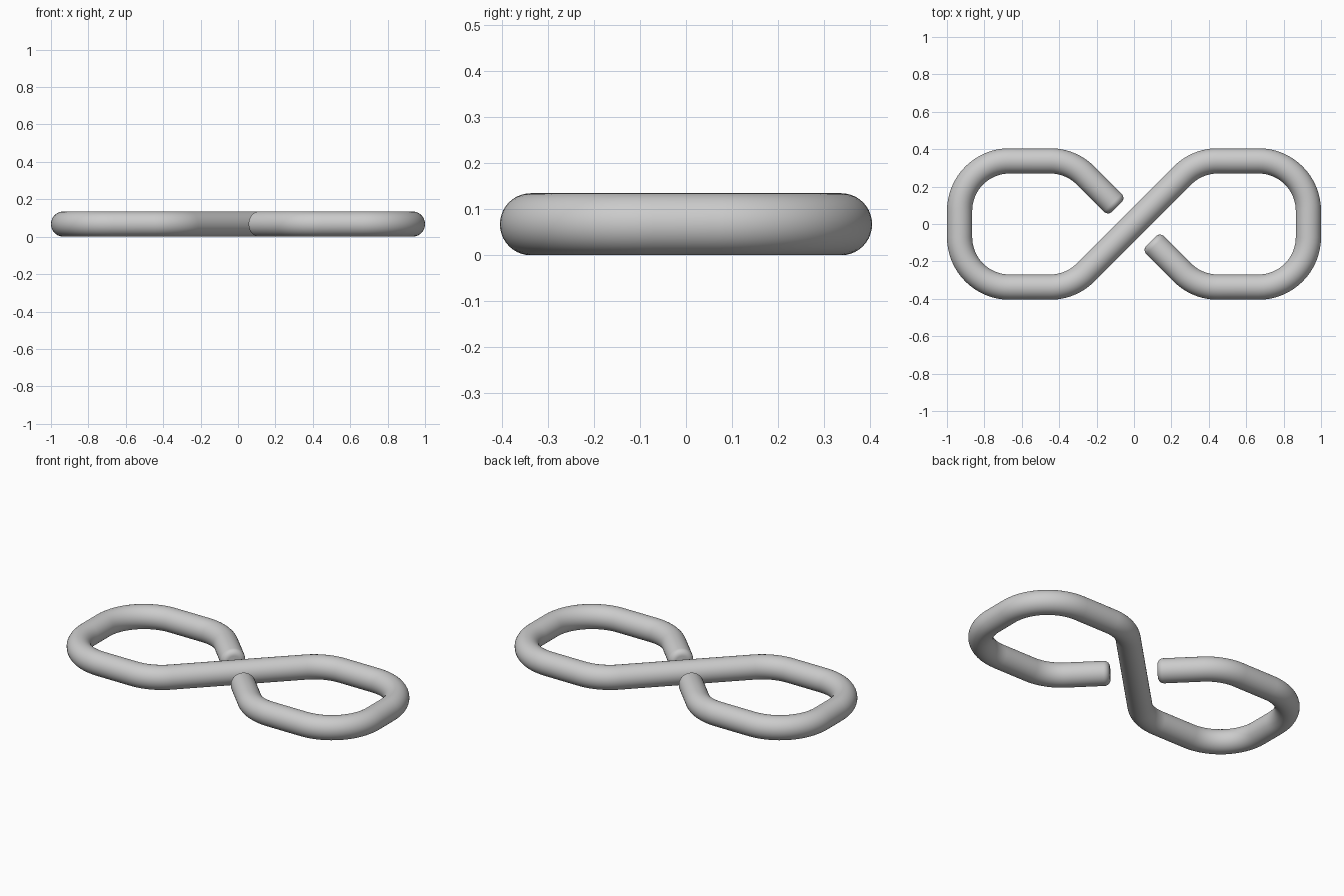
import bpy
import bmesh
from math import pi, sin, cos
from mathutils import Vector

cube = bpy.data.objects.get("Cube")
if cube:
    bpy.data.objects.remove(cube, do_unlink=True)

R = 0.0675            # rod radius
BEND = 0.267          # centre-line bend radius
X, Y = 1 - R, 0.405 - R
TIP = 0.091           # rod end position on the diagonal
FILLET = 0.032        # rounding of the end edges
SIDES, ARC, CAP = 40, 16, 7


def bend(prev, corner, nxt):
    """Points of a rounded corner between two straight runs."""
    a, b = (prev - corner).normalized(), (nxt - corner).normalized()
    half = a.angle(b) / 2
    mid = (a + b).normalized()
    centre = corner + mid * (BEND / sin(half))
    sweep = pi / 2 - half
    side = (a - mid * a.dot(mid)).normalized()
    return [centre + BEND * (side * sin(t) - mid * cos(t))
            for t in (sweep * (1 - 2 * i / ARC) for i in range(ARC + 1))]


# Centre line: one half from the middle to the free end, then its half-turn copy
corners = [Vector(p) for p in
           ((0, 0), (Y, Y), (X, Y), (X, -Y), (Y, -Y), (TIP, -TIP))]
half = []
for a, b, c in zip(corners, corners[1:], corners[2:]):
    half += bend(a, b, c)

# Rounded free end: the radius shrinks along the last run
end_dir = Vector((-1, 1)).normalized()
rings = [(p, R) for p in half]
for i in range(CAP + 1):
    t = pi / 2 * i / CAP
    rings.append((corners[-1] - end_dir * FILLET * (1 - sin(t)),
                  R - FILLET * (1 - cos(t))))
rings = [(-p, r) for p, r in reversed(rings)] + rings

# Sweep a circle along the centre line
bm = bmesh.new()
loops = []
for i, (p, r) in enumerate(rings):
    before, after = rings[max(i - 1, 0)][0], rings[min(i + 1, len(rings) - 1)][0]
    d = (after - before).normalized()
    n = Vector((-d.y, d.x))
    loop = []
    for k in range(SIDES):
        t = 2 * pi * k / SIDES
        q = p + n * r * cos(t)
        loop.append(bm.verts.new((q.x, q.y, R + r * sin(t))))
    loops.append(loop)
for a, b in zip(loops, loops[1:]):
    for k in range(SIDES):
        j = (k + 1) % SIDES
        bm.faces.new((a[k], a[j], b[j], b[k]))
bm.faces.new(loops[0])
bm.faces.new(loops[-1])
bmesh.ops.recalc_face_normals(bm, faces=bm.faces)

mesh = bpy.data.meshes.new("bent_rod_hook")
bm.to_mesh(mesh)
bm.free()
rod = bpy.data.objects.new("bent_rod_hook", mesh)
bpy.context.collection.objects.link(rod)

# Plain grey metal
grey = bpy.data.materials.new("light_grey")
grey.use_nodes = True
colour = (0.6, 0.6, 0.6, 1)
grey.diffuse_color = colour
grey.node_tree.nodes["Principled BSDF"].inputs["Base Color"].default_value = colour
mesh.materials.append(grey)

bpy.context.view_layer.objects.active = rod
rod.select_set(True)
bpy.ops.object.shade_smooth_by_angle()
